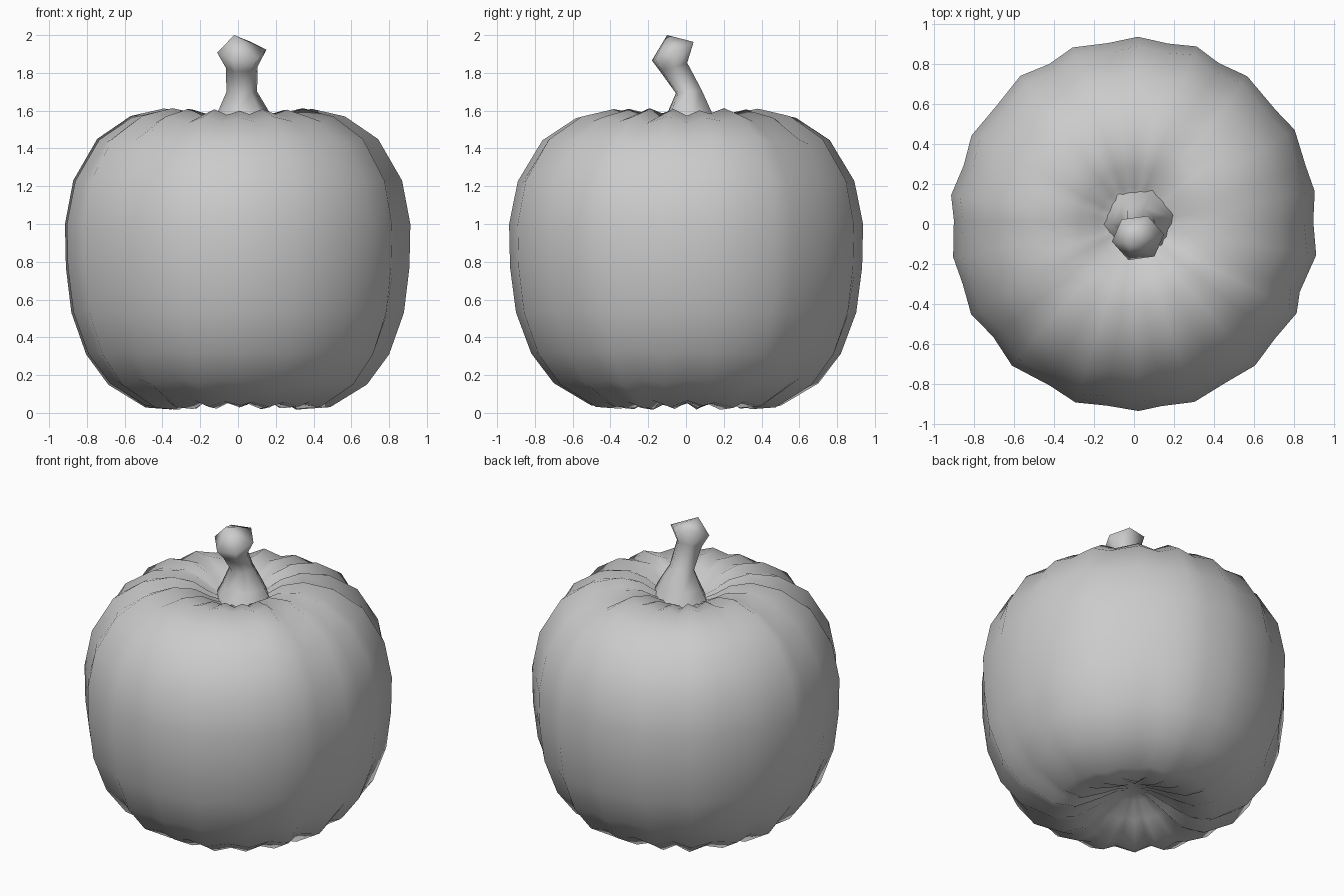
import bpy, bmesh, random
from math import sin, cos, pi
from mathutils import Vector

random.seed(4)
cube = bpy.data.objects.get("Cube")
if cube:
    bpy.data.objects.remove(cube)

grey = bpy.data.materials.new("plain_grey")
grey.use_nodes = True
colour = (0.6, 0.6, 0.6, 1)
grey.diffuse_color = colour
grey.node_tree.nodes["Principled BSDF"].inputs["Base Color"].default_value = colour


def skin(name, rings, bottom=None, top=None):
    """Bridge equal-sized point rings, closing the ends to a centre point."""
    bm = bmesh.new()
    loops = [[bm.verts.new(p) for p in ring] for ring in rings]
    n = len(loops[0])
    for a, b in zip(loops, loops[1:]):
        for i in range(n):
            j = (i + 1) % n
            bm.faces.new((a[i], a[j], b[j], b[i]))
    for tip, loop in ((bottom, loops[0]), (top, loops[-1])):
        if tip:
            v = bm.verts.new(tip)
            for i in range(n):
                bm.faces.new((loop[i], loop[(i + 1) % n], v))
    bmesh.ops.recalc_face_normals(bm, faces=bm.faces[:])
    mesh = bpy.data.meshes.new(name)
    bm.to_mesh(mesh)
    bm.free()
    mesh.materials.append(grey)
    mesh.shade_smooth()
    obj = bpy.data.objects.new(name, mesh)
    bpy.context.collection.objects.link(obj)
    return obj


# Ribbed body: (radius, height, groove depth) from the lower dimple to the upper one
profile = [
    (0.10, 0.16, 0.01), (0.22, 0.09, 0.03), (0.36, 0.02, 0.04), (0.50, 0.03, 0.04),
    (0.70, 0.15, 0.04), (0.82, 0.31, 0.04), (0.90, 0.53, 0.035), (0.93, 0.77, 0.03),
    (0.935, 1.00, 0.03), (0.89, 1.23, 0.035), (0.76, 1.45, 0.04), (0.58, 1.57, 0.04),
    (0.40, 1.61, 0.04), (0.27, 1.585, 0.035), (0.18, 1.53, 0.02), (0.09, 1.49, 0.01)]
ribs = 18
lean = [random.uniform(-0.04, 0.04) for i in range(2 * ribs)]
depth = [random.uniform(0.6, 1.2) if i % 2 else random.uniform(-0.1, 0.25)
         for i in range(2 * ribs)]
rings = []
for k, (r, z, groove) in enumerate(profile):
    r0, z0 = profile[max(k - 1, 0)][:2]
    r1, z1 = profile[min(k + 1, len(profile) - 1)][:2]
    out = Vector((z1 - z0, r0 - r1)).normalized()
    ring = []
    for i in range(2 * ribs):
        a = pi / 2 + i * pi / ribs + lean[i]
        d = groove * depth[i]
        rr = r - out.x * d
        ring.append((rr * cos(a) * 0.99, rr * sin(a) * 1.01, max(z - out.y * d, 0)))
    rings.append(ring)
skin("pumpkin_body", rings, (0, 0, 0.18), (0, 0, 1.48))

# Bent six-sided stem with a flared foot and a tilted, swollen end
stem = [  # centre, radius, forward tilt
    ((0.03, 0.02, 1.49), 0.19, 0), ((0.03, 0.02, 1.58), 0.145, 0),
    ((0.02, 0.015, 1.70), 0.082, 0.1), ((0.02, -0.065, 1.83), 0.085, 0.3),
    ((0.02, -0.07, 1.915), 0.132, 0.4)]
stem_rings = []
for (cx, cy, cz), r, tilt in stem:
    stem_rings.append([(cx + r * cos(a), cy + 0.9 * r * sin(a), cz + tilt * r * sin(a))
                       for a in (0.15 + i * pi / 3 for i in range(6))])
skin("stem", stem_rings, top=(-0.02, -0.1, 2.0))
